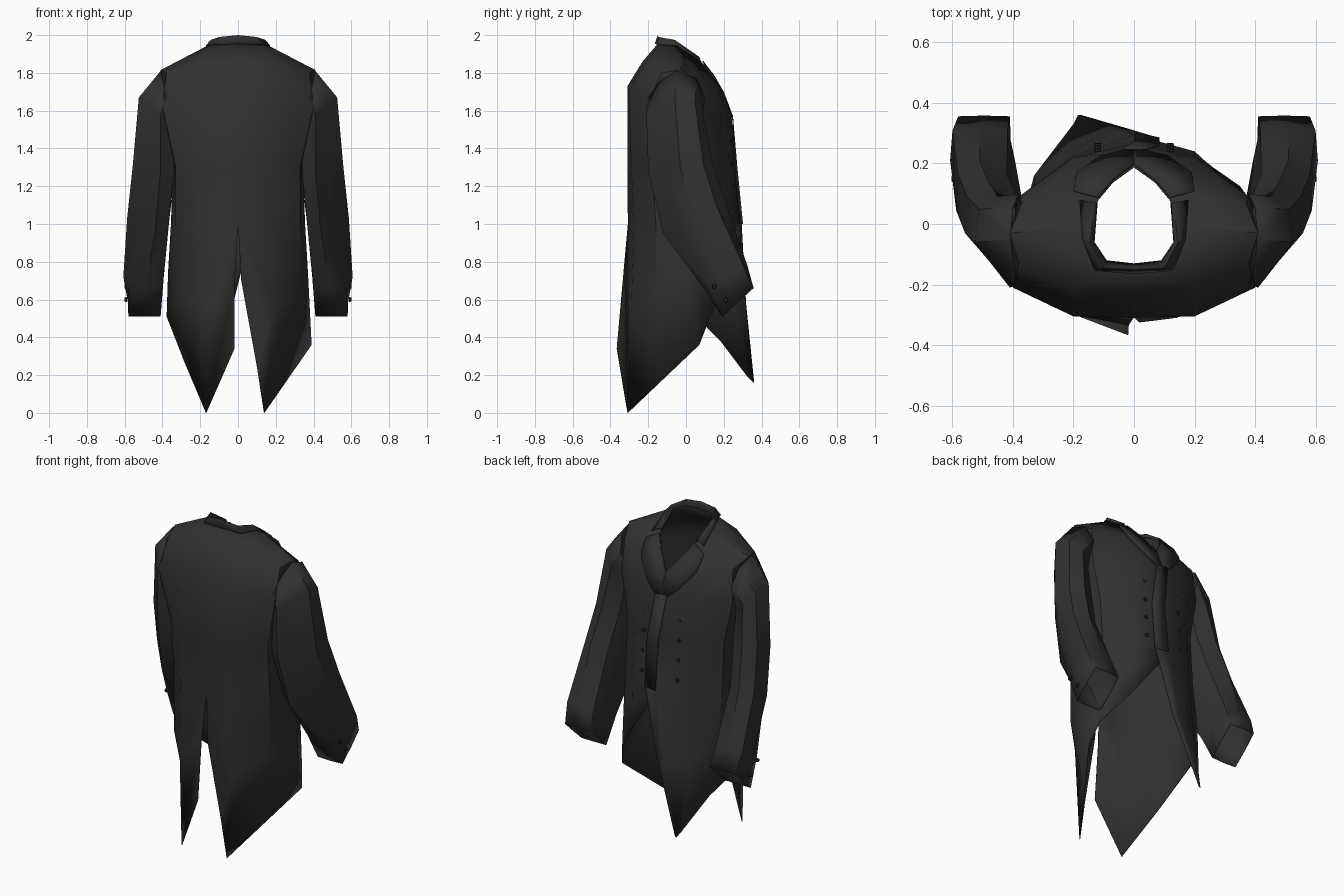
import bpy, bmesh, math
from mathutils import Vector

if "Cube" in bpy.data.objects:
    bpy.data.objects.remove(bpy.data.objects["Cube"])


def material(name, color):
    m = bpy.data.materials.new(name)
    m.diffuse_color = (*color, 1)
    m.use_nodes = True
    m.node_tree.nodes["Principled BSDF"].inputs["Base Color"].default_value = m.diffuse_color
    return m


CLOTH = material("black cloth", (0.030, 0.030, 0.031))
BUTTON = material("black button", (0.018, 0.018, 0.019))


def finish(name, bm, mat, thick=0.004, angle=35):
    bmesh.ops.remove_doubles(bm, verts=bm.verts, dist=1e-4)
    bmesh.ops.recalc_face_normals(bm, faces=bm.faces)
    me = bpy.data.meshes.new(name)
    bm.to_mesh(me)
    bm.free()
    ob = bpy.data.objects.new(name, me)
    bpy.context.collection.objects.link(ob)
    me.materials.append(mat)
    bpy.ops.object.select_all(action='DESELECT')
    ob.select_set(True)
    bpy.context.view_layer.objects.active = ob
    bpy.ops.object.shade_smooth_by_angle(angle=math.radians(angle))
    if thick:
        mod = ob.modifiers.new("thickness", 'SOLIDIFY')
        mod.thickness = thick
        mod.offset = -1
    return ob


def flip(p, s):
    return (p[0] * s, p[1], p[2])


def loft(bm, rows, closed=False):
    """Skin a grid of points, row to row."""
    grid = [[bm.verts.new(p) for p in r] for r in rows]
    for a, b in zip(grid, grid[1:]):
        n = len(a)
        for i in range(n if closed else n - 1):
            j = (i + 1) % n
            bm.faces.new((a[i], a[j], b[j], b[i]))


def at(z, pts):
    return [(x, y, z) for x, y in pts]


# Body: half rings from centre back to centre front, neckline to waist
WAIST = at(1.0, [(0, -.308), (.2, -.275), (.33, -.16), (.355, -.02), (.33, .12), (.2, .24), (0, .295)])
BODY = [
    [(0, -.14, 1.965), (.09, -.13, 1.965), (.14, -.07, 1.955), (.14, 0, 1.93),
     (.12, .08, 1.86), (.07, .14, 1.79), (0, .19, 1.70)],
    [(0, -.23, 1.86), (.2, -.21, 1.86), (.38, -.13, 1.80), (.41, -.03, 1.815),
     (.37, .07, 1.76), (.2, .155, 1.74), (0, .20, 1.68)],
    [(0, -.31, 1.73), (.2, -.305, 1.70), (.4, -.21, 1.62), (.41, -.06, 1.55),
     (.38, .09, 1.56), (.2, .22, 1.58), (0, .24, 1.58)],
    at(1.3, [(0, -.31), (.2, -.29), (.33, -.18), (.345, -.03), (.33, .1), (.2, .225), (0, .265)]),
    WAIST,
]
bm = bmesh.new()
for s in (-1, 1):
    loft(bm, [[flip(p, s) for p in r] for r in BODY])

# Left skirt: back tail that wraps round to the long pointed front flap
top = WAIST + [(-.08, .285, 1.0)]
mid = [(.018, -.335, .7), (.19, -.30, .55), (.32, -.17, .62), (.37, .01, .75),
       (.33, .16, .70), (.21, .265, .60), (.07, .318, .58), (.02, .315, .60)]
low = [(.02, -.367, .34), (.17, -.31, 0), (.28, -.12, .26), (.378, .05, .51),
       (.29, .185, .38), (.20, .33, .19), (.185, .36, .16), (.175, .36, .17)]
loft(bm, [[flip(p, -1) for p in r] for r in (top, mid, low)])

# Right skirt: back tail cut away towards the front waist
mid = [(.018, -.325, .7), (.19, -.29, .55), (.33, -.16, .62), (.37, .01, .75),
       (.34, .125, .75), (.2, .235, .85), (0, .294, .99)]
low = [(.10, -.315, .25), (.14, -.31, 0), (.265, -.12, .18), (.39, .07, .36),
       (.35, .125, .50), (.2, .23, .70), (0, .293, .98)]
loft(bm, [WAIST, mid, low])
finish("coat_body_with_tails", bm, CLOTH)

# Sleeves: bent eight-sided tubes; centre, width axis, depth axis, corner fullness
# (last value: fullness of the outer back corner)
SLEEVE = [
    ((.38, -.05, 1.67), (.03, 0, .14), (0, .15, 0), .71, .6),
    ((.43, -.06, 1.575), (.095, 0, .095), (.02, .15, 0), .72, .5),
    ((.445, -.03, 1.30), (.113, 0, 0), (.035, .17, .02), .72, .5),
    ((.475, .045, 1.03), (.112, 0, 0), (.035, .165, .08), .72, .5),
    ((.50, .21, .72), (.107, 0, 0), (.01, .115, .06), .85, .75),
    ((.495, .275, .585), (.088, 0, 0), (0, .083, .076), .97, .97),
]
for s, side in ((-1, "left"), (1, "right")):
    bm = bmesh.new()
    rows = []
    for c, a, b, k, q in SLEEVE:
        ring = [(1, 0), (k, k), (0, 1), (-k, k), (-1, 0), (-k, -k), (0, -1), (q, -q)]
        rows.append([flip(Vector(c) + Vector(a) * u + Vector(b) * v, s) for u, v in ring])
    loft(bm, rows, closed=True)
    finish(side + "_sleeve", bm, CLOTH)

# Collar: narrow folded band round the back of the neck
INNER = [(0, -.13, 1.96), (.09, -.12, 1.96), (.13, -.06, 1.95), (.12, .07, 1.87)]
TOP = [(0, -.15, 2.0), (.10, -.145, 1.99), (.145, -.06, 1.975), (.13, .07, 1.885)]
OUTER = [(0, -.165, 1.955), (.13, -.155, 1.95), (.17, -.05, 1.945), (.18, .08, 1.86)]
bm = bmesh.new()
for s in (-1, 1):
    loft(bm, [[flip(p, s) for p in r] for r in (INNER, TOP, OUTER)])
finish("collar", bm, CLOTH)

# Lapels: flat leaves folded back along the V neck
NECK_EDGE = [(.12, .09, 1.865), (.07, .148, 1.79), (.0, .2, 1.70), (.0, .245, 1.58)]
LEAF_EDGE = [(.20, .11, 1.825), (.19, .172, 1.735), (.11, .227, 1.63), (.02, .25, 1.55)]
for s, side in ((-1, "left"), (1, "right")):
    bm = bmesh.new()
    loft(bm, [[flip(p, s) for p in r] for r in (NECK_EDGE, LEAF_EDGE)])
    finish(side + "_lapel", bm, CLOTH)

# Overlapping front edge above the waist
bm = bmesh.new()
loft(bm, [[(-.04, .248, 1.58), (0, .272, 1.3), (0, .302, 1.0)],
          [(.04, .248, 1.57), (.085, .26, 1.3), (.085, .286, 1.0)]])
finish("front_overlap", bm, CLOTH)


# Buttons: two rows on the front, two on each cuff
def button(bm, centre, axis, r=.013, depth=.014):
    rot = Vector((0, 0, 1)).rotation_difference(Vector(axis)).to_matrix().to_4x4()
    rot.translation = centre
    bmesh.ops.create_cone(bm, cap_ends=True, segments=8, radius1=r, radius2=r * .8,
                          depth=depth, matrix=rot)


bm = bmesh.new()
for x in (-.12, .12):
    for i in range(4):
        z = 1.08 + i * .12
        button(bm, (x, .266 - .075 * (z - 1), z), (0, 1, .1))
finish("front_buttons", bm, BUTTON, thick=0)
bm = bmesh.new()
for s in (-1, 1):
    for y, z in ((.15, .67), (.21, .60)):
        button(bm, (s * .595, y, z), (s, 0, 0))
finish("cuff_buttons", bm, BUTTON, thick=0)
